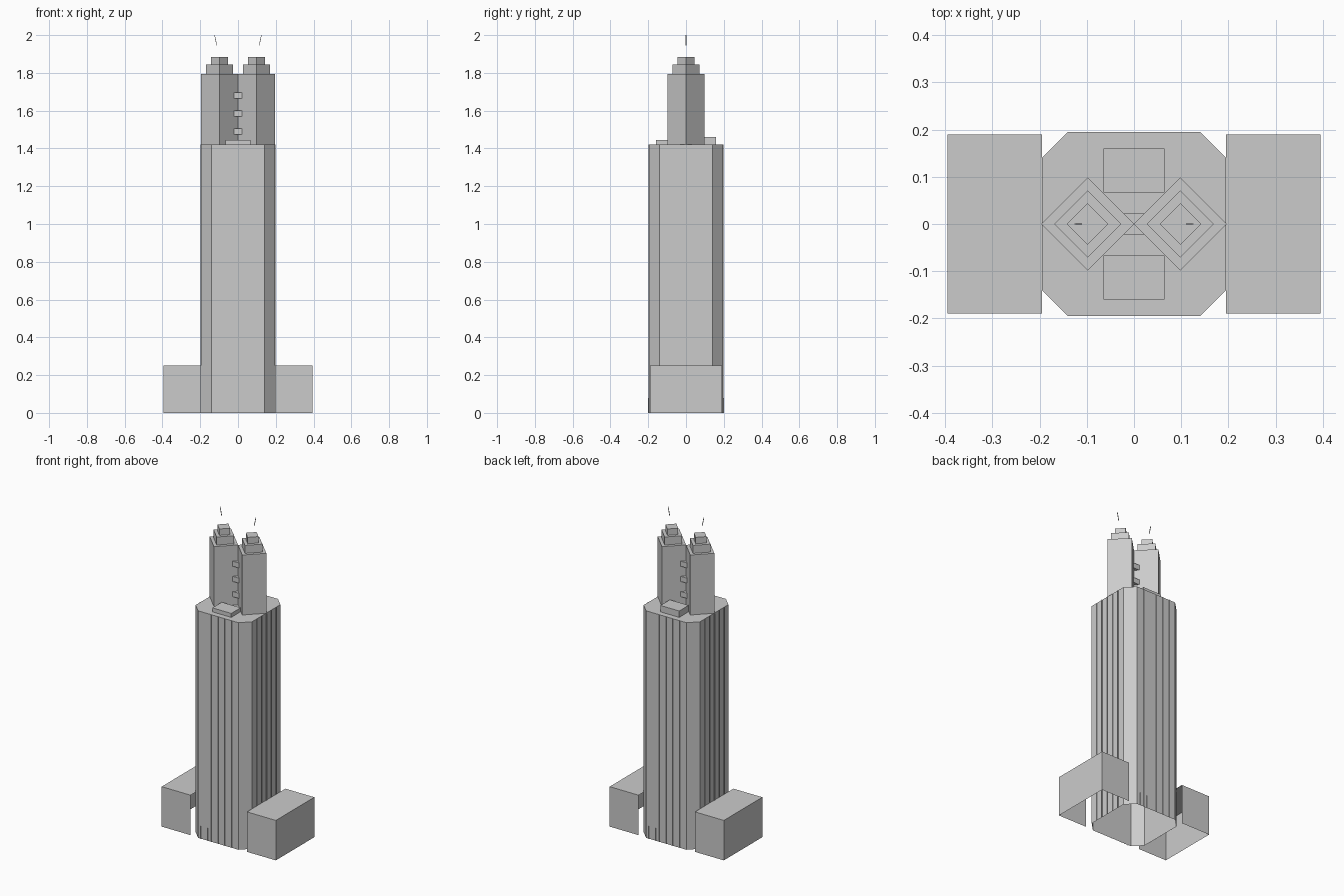
import bpy, bmesh, math
from mathutils import Matrix, Vector

cube = bpy.data.objects.get("Cube")
if cube:
    bpy.data.objects.remove(cube)

gray = bpy.data.materials.new("concrete gray")
gray.use_nodes = True
color = (0.6, 0.6, 0.6, 1)
gray.diffuse_color = color
gray.node_tree.nodes["Principled BSDF"].inputs["Base Color"].default_value = color


def finish(name, bm):
    mesh = bpy.data.meshes.new(name)
    bm.to_mesh(mesh)
    bm.free()
    mesh.materials.append(gray)
    obj = bpy.data.objects.new(name, mesh)
    bpy.context.collection.objects.link(obj)
    return obj


def prism(bm, outline, z0, z1, skip=(), bottom=False):
    """Extrude a counter-clockwise outline; skip lists wall indices left open."""
    low = [bm.verts.new((x, y, z0)) for x, y in outline]
    high = [bm.verts.new((x, y, z1)) for x, y in outline]
    n = len(outline)
    for i in range(n):
        if i not in skip:
            j = (i + 1) % n
            bm.faces.new((low[i], low[j], high[j], high[i]))
    bm.faces.new(high)
    if bottom:
        bm.faces.new(low[::-1])


def rect(x0, x1, y0, y1):
    return [(x0, y0), (x1, y0), (x1, y1), (x0, y1)]


def diamond(cx, r):
    return [(cx + r, 0), (cx, r), (cx - r, 0), (cx, -r)]


HALF, CUT, ROOF = 0.195, 0.14, 1.42

# Main shaft: chamfered square, open underneath
bm = bmesh.new()
prism(bm, [(CUT, -HALF), (HALF, -CUT), (HALF, CUT), (CUT, HALF),
           (-CUT, HALF), (-HALF, CUT), (-HALF, -CUT), (-CUT, -HALF)], 0, ROOF)
finish("main_shaft", bm)

# Paper-thin vertical fins on the four wide faces, with short ones at the base
bm = bmesh.new()
for side in range(4):
    turn = Matrix.Rotation(side * math.pi / 2, 3, "Z")
    fins = [(i * 0.047, 0.004, ROOF) for i in range(-2, 3)]
    if side % 2 == 0:
        fins += [(-0.12, 0.006, 0.08), (-0.071, 0.006, 0.08)]
    for x, depth, top in fins:
        corners = [(x, -HALF, 0), (x, -HALF - depth, 0),
                   (x, -HALF - depth, top), (x, -HALF, top)]
        bm.faces.new([bm.verts.new(turn @ Vector(c)) for c in corners])
finish("shaft_fins", bm)

# Side annexes: open underneath and toward the shaft
for name, x0, x1, inner in (("left_annex", HALF, 0.395, 3),
                            ("right_annex", -0.395, -HALF, 1)):
    bm = bmesh.new()
    prism(bm, rect(x0, x1, -0.19, 0.19), 0, 0.25, skip=(inner,))
    finish(name, bm)

# Roof boxes
for name, y0, y1, top in (("front_roof_box", -0.16, -0.067, 1.445),
                          ("back_roof_box", 0.067, 0.16, 1.46)):
    bm = bmesh.new()
    prism(bm, rect(-0.065, 0.065, y0, y1), ROOF, top)
    finish(name, bm)

# Twin diamond towers with stepped crowns and leaning antennas
for side, s in (("left", 1), ("right", -1)):
    bm = bmesh.new()
    z = ROOF
    for radius, top in ((0.098, 1.795), (0.071, 1.845), (0.044, 1.885)):
        prism(bm, diamond(s * 0.098, radius), z, top)
        z = top
    finish(side + "_tower", bm)

    bm = bmesh.new()
    prism(bm, rect(-0.0015, 0.0015, -0.0015, 0.0015), 1.945, 2.0, bottom=True)
    for v in bm.verts:
        v.co.x += s * (0.112 + 0.012 * (v.co.z - 1.945) / 0.055)
    finish(side + "_antenna", bm)

# Bridges between the towers
for i in range(3):
    z = 1.49 + i * 0.095
    bm = bmesh.new()
    prism(bm, rect(-0.023, 0.023, -0.022, 0.022), z - 0.016, z + 0.016, bottom=True)
    finish("bridge_%d" % (i + 1), bm)
